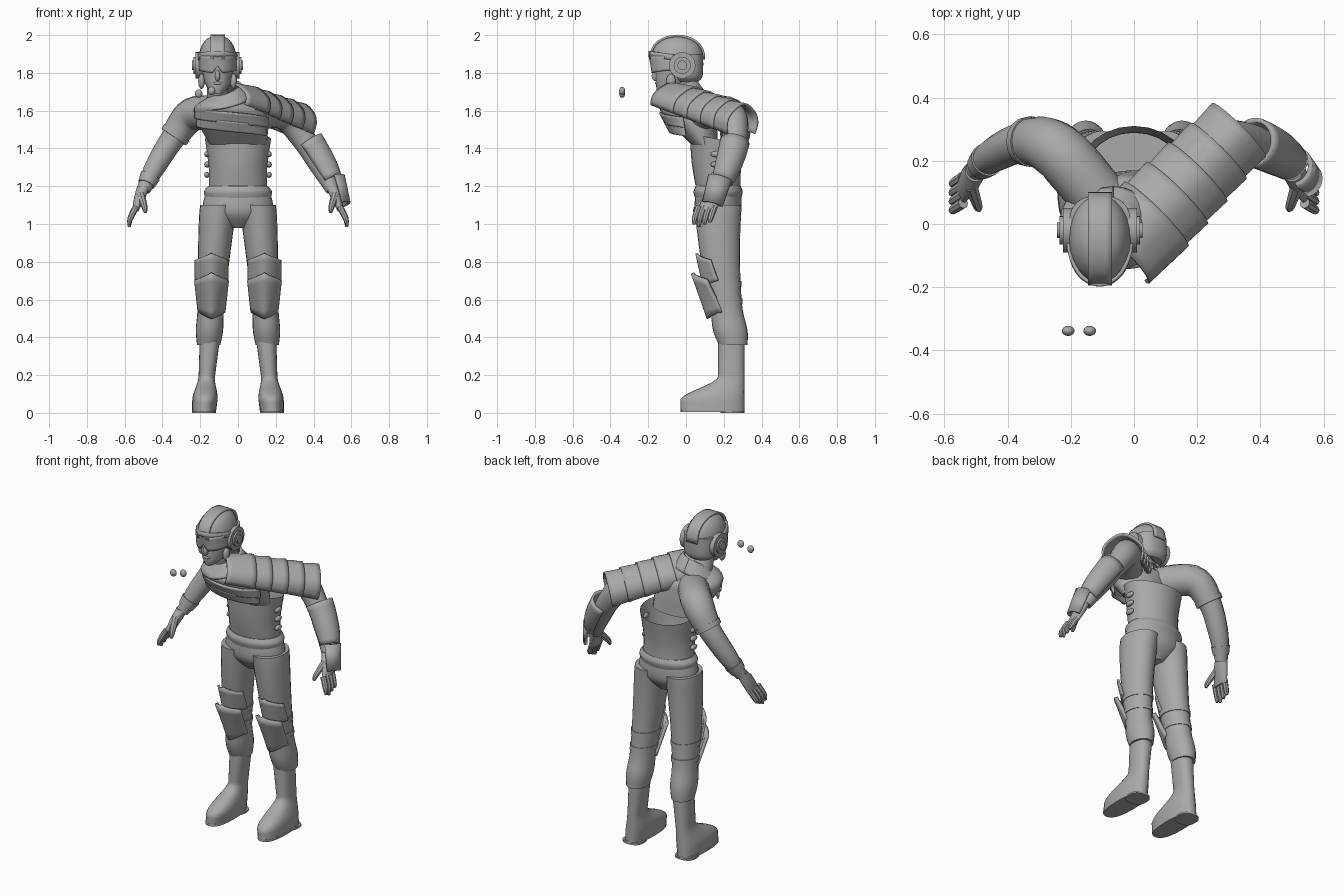
import bpy
import bmesh
import math
from mathutils import Vector

default_cube = bpy.data.objects.get("Cube")
if default_cube:
    bpy.data.objects.remove(default_cube, do_unlink=True)

SHADE = (.4, .4, .4, 1)
grey = bpy.data.materials.new("plain_grey")
grey.use_nodes = True
grey.diffuse_color = SHADE
grey.node_tree.nodes["Principled BSDF"].inputs["Base Color"].default_value = SHADE


def finish(ob, name):
    """Name, colour and smooth a new object."""
    ob.name = name
    ob.data.materials.append(grey)
    bpy.ops.object.select_all(action='DESELECT')
    ob.select_set(True)
    bpy.context.view_layer.objects.active = ob
    bpy.ops.object.shade_smooth_by_angle(angle=math.radians(40))


def skin(name, rows, closed=True, caps=True, thickness=0):
    """Bridge rows of points into one surface."""
    bm = bmesh.new()
    rows = [[bm.verts.new(point) for point in row] for row in rows]
    count = len(rows[0])
    for row, following in zip(rows, rows[1:]):
        for i in range(count if closed else count - 1):
            j = (i + 1) % count
            bm.faces.new((row[i], row[j], following[j], following[i]))
    if closed and caps:
        bm.faces.new(rows[0])
        bm.faces.new(rows[-1])
    bmesh.ops.recalc_face_normals(bm, faces=bm.faces)
    mesh = bpy.data.meshes.new(name)
    bm.to_mesh(mesh)
    bm.free()
    ob = bpy.data.objects.new(name, mesh)
    bpy.context.collection.objects.link(ob)
    if thickness:
        solid = ob.modifiers.new("thickness", 'SOLIDIFY')
        solid.thickness = thickness
        solid.offset = 0
    finish(ob, name)


def mix(start, end, t):
    return start + (end - start) * t


def spline(keys, steps=6):
    """Smooth curve through keys of any dimension."""
    keys = [Vector(key) for key in keys]
    keys = [keys[0]] + keys + [keys[-1]]
    path = []
    for a, b, c, d in zip(keys, keys[1:], keys[2:], keys[3:]):
        for step in range(steps):
            t = step / steps
            bend = (a * 2 - b * 5 + c * 4 - d) * t + (b * 3 - c * 3 + d - a) * t * t
            path.append(b + (c - a + bend) * t / 2)
    return path + [keys[-1]]


def loft(name, rings, side=1, power=1, caps=True, tilt=0, sides=24):
    """Stack of level ovals, each x, y, z, x radius, y radius."""
    def oval(value):
        return math.copysign(abs(value) ** power, value)
    turns = [math.tau * i / sides for i in range(sides)]
    skin(name, [[(side * x + rx * oval(math.cos(a)), y + ry * oval(math.sin(a)), z + tilt * ry * math.sin(a))
                 for a in turns] for x, y, z, rx, ry in rings], caps=caps)


def limb(name, path, side=1, sides=16, sweep=math.tau, thickness=0):
    """Tube along x, y, z, radius; a partial sweep leaves an outward plate."""
    centres = [Vector((side * x, y, z)) for x, y, z, radius in path]
    full = sweep == math.tau
    rows = []
    for i, centre in enumerate(centres):
        along = (centres[min(i + 1, len(path) - 1)] - centres[max(i - 1, 0)]).normalized()
        out = along.cross(Vector((0, 1, 0))).normalized()
        across = out.cross(along)
        turns = [sweep * (k / (sides if full else sides - 1) - .5) for k in range(sides)]
        rows.append([centre + path[i][3] * (out * math.cos(a) + across * math.sin(a)) for a in turns])
    skin(name, rows, closed=full, thickness=thickness)


def patch(name, surface, columns=16, rows=6, thickness=.012):
    """Thin plate from surface(u, v), u in -1..1 and v in 0..1."""
    skin(name, [[surface(2 * i / columns - 1, j / rows) for i in range(columns + 1)]
                for j in range(rows + 1)], closed=False, thickness=thickness)


def ball(name, centre, size):
    bpy.ops.mesh.primitive_uv_sphere_add(segments=16, ring_count=8, radius=1, location=centre)
    bpy.context.object.scale = size
    finish(bpy.context.object, name)


# Trunk: hips, belt, open-backed torso and forward-leaning chest
loft("pelvis", spline([(0, .17, .98, .05, .06), (0, .17, 1.06, .18, .12), (0, .17, 1.17, .17, .12)]))
loft("belt", spline([(0, .17, 1.13, .17, .12), (0, .17, 1.17, .18, .13), (0, .17, 1.2, .16, .12)]))
loft("torso", spline([(0, .17, 1.18, .155, .12), (0, .16, 1.3, .155, .13), (0, .165, 1.45, .175, .145)]),
     caps=False, tilt=-.2)
loft("chest", spline([(0, .1, 1.42, .15, .07), (-.03, .03, 1.55, .19, .13),
                      (-.06, 0, 1.62, .17, .14), (-.09, -.02, 1.67, .07, .07)]))

# Legs
KNEE_X = .14


def trouser_ring(t):
    calf = math.exp(-((t - .9) / .1) ** 2)
    return (mix(.1, .155, t ** .7), mix(.17, .25, t * t), mix(1.1, .36, t),
            mix(.1, .058, t) + .01 * calf, mix(.125, .07, t) + .016 * calf)


def boot_ring(t):
    foot = min(1, max(0, (t - .5) / .35))
    foot = foot * foot * (3 - 2 * foot)
    heel, toe = .31, mix(.17, -.03, foot)
    return (mix(.15, .18, t), (heel + toe) / 2, mix(.38, .01, t),
            mix(.053, .034, t) + .03 * foot, (heel - toe) / 2)


def knee_guard(side, top, bottom, lean, taper):
    def surface(u, v):
        peak = .035 * abs(u)
        return (side * (KNEE_X + u * (.085 - taper * v)), lean(v) + .075 * abs(u) ** 1.7,
                mix(top - peak, bottom + peak, v))
    return surface


STEPS = 24
for side, label in ((1, "left_"), (-1, "right_")):
    leg = [trouser_ring(i / STEPS) for i in range(STEPS + 1)]
    loft(label + "trouser_leg", leg, side)
    for place in (13, 16):
        loft(label + "knee_strap", [(x, y, z, rx + .004, ry + .004) for x, y, z, rx, ry in leg[place:place + 2]], side)
    boot = [boot_ring(i / STEPS) for i in range(STEPS + 1)]
    loft(label + "boot", boot, side, power=.85)
    x, y, z, rx, ry = boot[-1]
    loft(label + "sole", [(x, y, z + rise, rx, ry) for rise in (-.004, .01)], side, power=.8)
    loft(label + "heel", [(x, y + ry - rx, height, rx, rx) for height in (0, z)], side, power=.8)
    patch(label + "upper_knee_guard", knee_guard(side, .845, .665, lambda v: mix(.055, .095, v), 0))
    patch(label + "lower_knee_guard", knee_guard(side, .74, .5, lambda v: mix(.035, .12, v), .02), thickness=.02)
    for level in range(3):
        ball(label + "buckle", (side * .165, .16, 1.26 + level * .055), (.014, .03, .016))

# Arms and hands
arm = spline([(.1, .07, 1.58, .08), (.24, .23, 1.58, .08), (.34, .26, 1.46, .065),
              (.44, .22, 1.3, .055), (.5, .17, 1.18, .035)])
palm = spline([(.5, .17, 1.2, .034, .036), (.52, .14, 1.14, .03, .05), (.545, .11, 1.065, .016, .05)])
for side, label in ((1, "left_"), (-1, "right_")):
    limb(label + "arm", arm, side)
    loft(label + "palm", palm, side)
    for finger in range(4):
        y = .066 + .028 * finger
        tip = .985 + .012 * abs(finger - 1)
        limb(label + "finger", spline([(.54, y, 1.09, .017), (.57, y - .02, 1.03, .015),
                                       (.576, y - .024, tip, .008)]), side, sides=8)
    limb(label + "thumb", spline([(.515, .12, 1.155, .022), (.495, .06, 1.09, .016),
                                  (.49, .045, 1.06, .008)]), side, sides=8)


def around_arm(first, last, scale, shift=0):
    """Copy a stretch of the arm path with a wider radius."""
    return [(x + shift, y, z, radius * scale) for x, y, z, radius in arm[first:last]]


# Sleeve, cuff and forearm armour
limb("right_sleeve", around_arm(0, 13, 1.13), -1)
limb("right_sleeve_hem", around_arm(11, 13, 1.2), -1)
limb("right_cuff", around_arm(20, 23, 1.12), -1)
limb("left_forearm_guard", around_arm(13, 22, 1.15, .02), sweep=4.4, thickness=.014)
limb("left_wrist_guard", [(.5, .18, 1.24, .06), (.54, .14, 1.1, .05)], sweep=2.6, thickness=.016)

# Layered cape draped over the left shoulder
neck_end = Vector((0, -.04, 1.63))
arm_end = Vector((.295, .26, 1.53))
forward = Vector((.7, -.7, 0))
up = Vector((0, 0, 1))


def cape_layer(start, reach):
    def surface(u, v):
        t = start + .4 * v - .06 * u * u
        angle = u * reach
        flare = .018 * v
        ripple = 1 + .03 * math.cos(5 * angle)
        wide = forward * (mix(.128, .1, t) + flare) * math.sin(angle)
        tall = up * (.1 + flare) * math.cos(angle)
        return neck_end.lerp(arm_end, t) + (wide + tall) * ripple
    return surface


for layer in range(5):
    patch("cape_layer", cape_layer(layer * .22 - .12, 1.75 + .05 * layer))


# Neck scarf and chest wraps
def scarf(u, v):
    angle = math.pi * u
    radius = mix(.075, .13, v)
    return (radius * math.sin(angle) - .065, -.015 - radius * math.cos(angle),
            mix(1.715, 1.645, v) + .025 * math.sin(angle) - .03 * math.cos(angle))


def chest_wrap(drop):
    def surface(u, v):
        angle = 1.3 * u
        return (mix(.2, .19, drop) * math.sin(angle) - .035,
                .03 - (mix(.168, .145, drop) - .03 * v) * math.cos(angle),
                1.59 - .045 * drop - .055 * v - .025 * u)
    return surface


patch("neck_scarf", scarf, columns=24)
for drop in (0, 1):
    patch("chest_wrap", chest_wrap(drop))

# Neck and face
HEAD_X, HEAD_Y, BROW = -.108, -.046, 1.87
limb("neck", [(HEAD_X, .02, 1.62, .06), (HEAD_X, -.02, 1.7, .055), (HEAD_X, HEAD_Y, 1.78, .055)])
loft("face", spline([(HEAD_X, -.115, 1.69, .025, .035), (HEAD_X, -.085, 1.73, .06, .073),
                     (HEAD_X, -.06, 1.8, .08, .1), (HEAD_X, -.05, 1.9, .085, .11)]))
ball("nose", (HEAD_X, -.16, 1.785), (.014, .022, .03))
ball("lips", (HEAD_X, -.15, 1.745), (.024, .014, .01))

# Helmet: dome, nape, crest, brow and visor
quarter = [math.pi / 2 * i / 10 for i in range(10)]
loft("helmet_dome", [(HEAD_X, HEAD_Y, BROW + .126 * math.sin(a), .1 * math.cos(a) ** .8, .14 * math.cos(a) ** .8)
                     for a in quarter])
loft("helmet_nape", spline([(HEAD_X, .005, 1.755, .07, .062), (HEAD_X, .005, 1.79, .095, .084),
                            (HEAD_X, .005, 1.9, .097, .086)]), power=.85)


def crest(u, v):
    angle = math.pi * v
    return HEAD_X + .038 * u, HEAD_Y - .142 * math.cos(angle), BROW + .126 * math.sin(angle) ** .8


def visor(u, v):
    angle = 1.45 * u
    notch = max(0, 1 - abs(u) * 5)
    return (HEAD_X + .096 * math.sin(angle), HEAD_Y - (.146 - .012 * v) * math.cos(angle) ** .8,
            mix(1.89, 1.795 + .04 * notch + .02 * abs(u), v))


def brow(u, v):
    angle = 1.5 * u
    return HEAD_X + .1 * math.sin(angle), HEAD_Y - .146 * math.cos(angle), mix(1.915, 1.885, v) - .02 * u * u


patch("helmet_crest", crest, columns=4, rows=16)
patch("visor", visor, columns=20)
patch("helmet_brow", brow, rows=2)

# Ear cups and jaw guards
for side, label in ((1, "left_"), (-1, "right_")):
    for part, radius, reach in (("ear_cup", .07, .117), ("ear_ring", .045, .127), ("ear_cap", .025, .135)):
        bpy.ops.mesh.primitive_cylinder_add(vertices=24, radius=radius, depth=.05, rotation=(0, math.pi / 2, 0),
                                            location=(HEAD_X + side * (reach - .025), -.02, 1.84))
        finish(bpy.context.object, label + part)
    ball(label + "jaw_guard", (HEAD_X + side * .085, -.08, 1.755), (.018, .025, .04))

# Two loose clasps in front of the neck
for x, z in ((-.208, 1.69), (-.14, 1.705)):
    ball("loose_clasp", (x, -.338, z), (.02, .016, .022))
